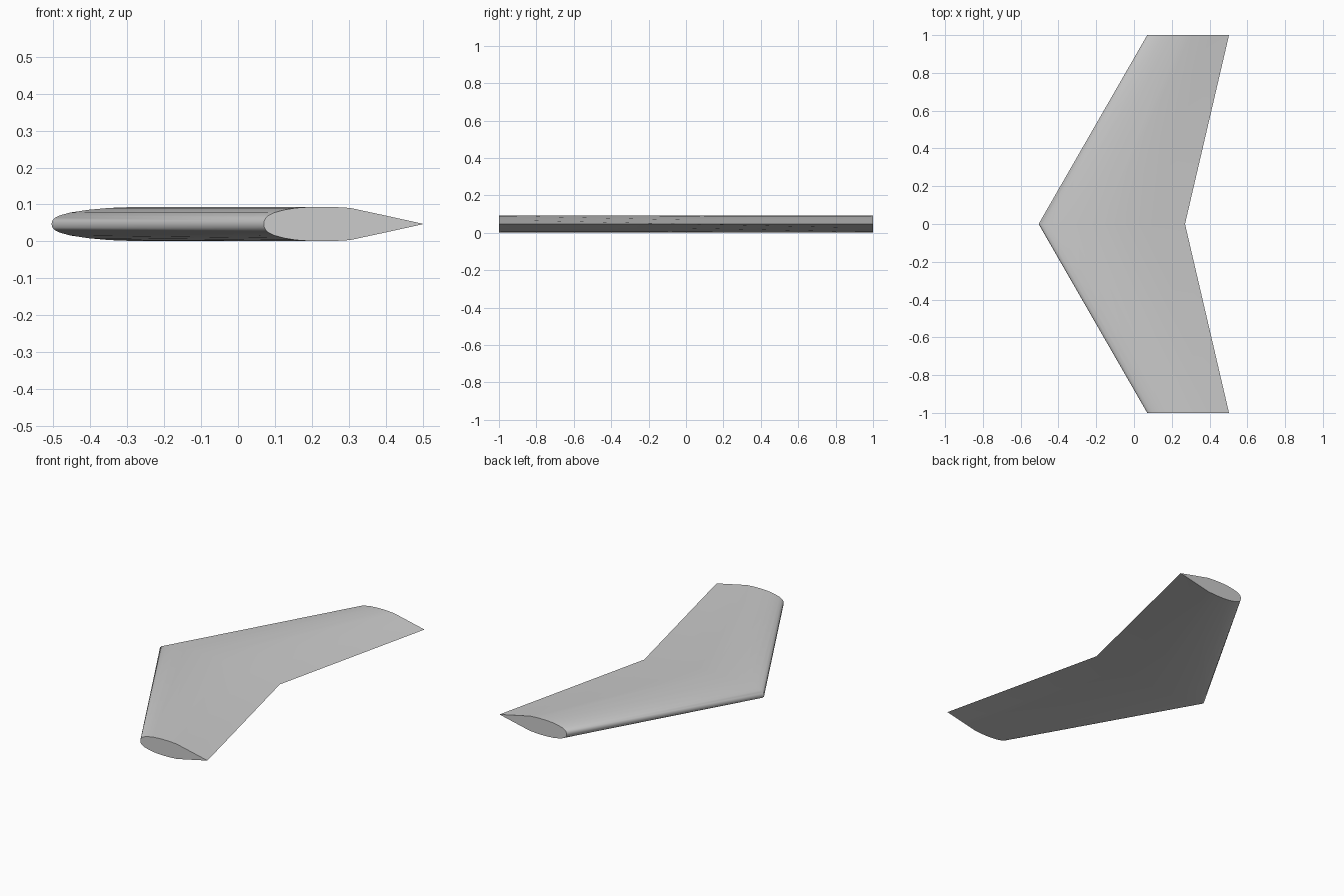
import bpy
import bmesh

if "Cube" in bpy.data.objects:
    bpy.data.objects.remove(bpy.data.objects["Cube"], do_unlink=True)

# Wing skin colour
grey = bpy.data.materials.new("light grey")
grey.use_nodes = True
colour = (0.6, 0.6, 0.6, 1)
grey.diffuse_color = colour
grey.node_tree.nodes["Principled BSDF"].inputs["Base Color"].default_value = colour

# Upper half of the section: chord fraction, half thickness
MID = 0.047
UPPER = [(0.003, 0.009), (0.012, 0.017), (0.03, 0.0235), (0.065, 0.031),
         (0.13, 0.0385), (0.2, 0.0435), (0.3, 0.0465), (0.42, 0.0465),
         (0.54, 0.0435), (0.77, 0.022)]
SECTION = ([(0, 0)] + UPPER + [(1, 0)]
           + [(t, -h) for t, h in reversed(UPPER)])

# Span stations: y, leading edge x, trailing edge x
STATIONS = [(-1, 0.07, 0.503), (0, -0.505, 0.27), (1, 0.07, 0.503)]


def loft_wing(name):
    bm = bmesh.new()
    rings = [[bm.verts.new((lead + t * (trail - lead), y, MID + h))
              for t, h in SECTION] for y, lead, trail in STATIONS]
    count = len(SECTION)
    for a, b in zip(rings, rings[1:]):
        for i in range(count):
            j = (i + 1) % count
            bm.faces.new((a[i], a[j], b[j], b[i]))
    # Flat wing tips
    bm.faces.new(rings[0])
    bm.faces.new(rings[-1])
    bmesh.ops.recalc_face_normals(bm, faces=bm.faces)
    mesh = bpy.data.meshes.new(name)
    bm.to_mesh(mesh)
    bm.free()
    mesh.materials.append(grey)
    obj = bpy.data.objects.new(name, mesh)
    bpy.context.collection.objects.link(obj)
    return obj


wing = loft_wing("swept_wing")

# Smooth skin with crisp tips and trailing edge
bpy.ops.object.select_all(action='DESELECT')
wing.select_set(True)
bpy.context.view_layer.objects.active = wing
bpy.ops.object.shade_smooth_by_angle(angle=0.8)
